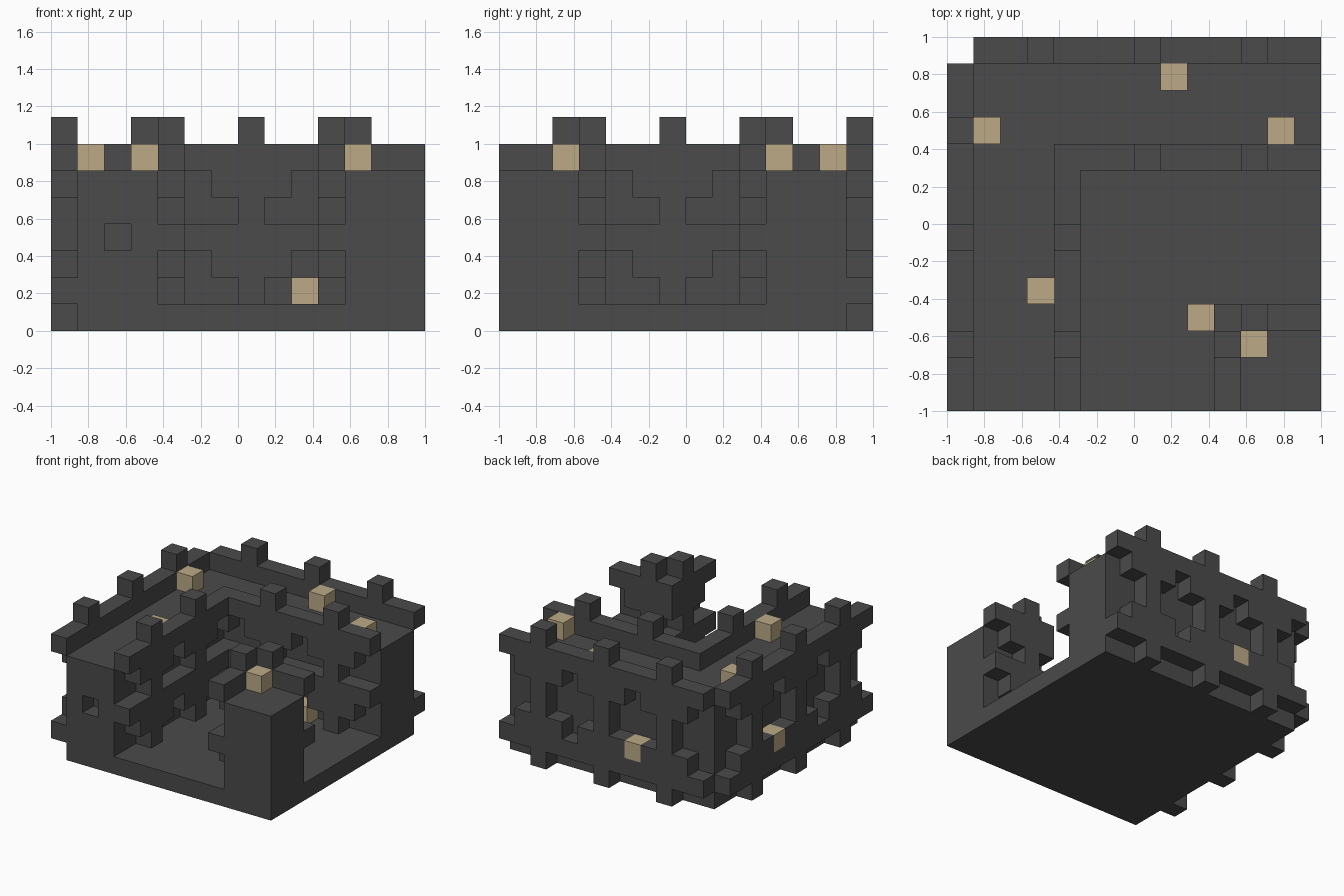
import bpy
import bmesh
from mathutils import Vector

default = bpy.data.objects.get("Cube")
if default:
    bpy.data.objects.remove(default, do_unlink=True)

CELL = 1 / 7      # edge of one building block
END = 14          # blocks along each side
POSTS = range(3, END, 4)


def material(name, rgb):
    mat = bpy.data.materials.new(name)
    mat.use_nodes = True
    color = (*rgb, 1)
    mat.diffuse_color = color
    mat.node_tree.nodes["Principled BSDF"].inputs["Base Color"].default_value = color
    return mat


STONE = material("dark stone", (0.069, 0.069, 0.069))
LAMP = material("warm tan", (0.503, 0.402, 0.242))


def build(name, boxes, mat=STONE):
    """Boxes are pairs of block corners: east from the left, south from the back, up."""
    bm = bmesh.new()
    for low, high in boxes:
        low, high = Vector(low), Vector(high)
        size, mid = high - low, (low + high) / 2
        cube = bmesh.ops.create_cube(bm, size=1)
        for v in cube["verts"]:
            p = Vector([c * s + m for c, s, m in zip(v.co, size, mid)])
            v.co = (p.x * CELL - 1, 1 - p.y * CELL, p.z * CELL)
    bmesh.ops.recalc_face_normals(bm, faces=bm.faces)
    mesh = bpy.data.meshes.new(name)
    bm.to_mesh(mesh)
    bm.free()
    mesh.materials.append(mat)
    obj = bpy.data.objects.new(name, mesh)
    bpy.context.collection.objects.link(obj)
    return obj


def trim(name, layer, start, pattern, along_x):
    """One-block-deep relief: B is a band, T a three-wide capital, P a post."""
    boxes = []
    for level, kind in enumerate(pattern):
        if kind == "B":
            runs = [(start, END)]
        elif kind == "T":
            runs = [(p - 1, p + 2) for p in POSTS]
        elif kind == "P":
            runs = [(p, p + 1) for p in POSTS]
        else:
            runs = []
        for first, last in runs:
            first, last = max(first, start), min(last, END)
            if first >= last:
                continue
            low, high = (layer, first), (layer + 1, last)
            if along_x:
                low, high = low[::-1], high[::-1]
            boxes.append(((*low, level), (*high, level + 1)))
    build(name, boxes)


# Floor slab and the solid masses standing on it
build("floor", [((1, 1, 0), (END, END, 1))])
build("back_wall", [((4, 1, 1), (END, 4, 6))])
build("corner_tower", [((11, 11, 1), (END, END, 6))])

# Side wall, with a small square niche in its front end
build("side_wall", [
    ((1, 1, 1), (4, 13, 6)),
    ((1, 13, 1), (4, END, 3)),
    ((1, 13, 4), (4, END, 6)),
    ((1, 13, 3), (2, END, 4)),
    ((3, 13, 3), (4, END, 4)),
])

# Arcades, parapets and merlons, the same on both wings
OUTER = "PBTPPTBP"
INNER = "-PTBPTBP"
trim("side_outer_trim", 0, 1, OUTER, False)
trim("back_outer_trim", 0, 1, OUTER, True)
trim("side_inner_trim", 4, 4, INNER, False)
trim("back_inner_trim", 4, 5, INNER, True)
trim("tower_side_trim", 10, 10, INNER, False)
trim("tower_back_trim", 10, 11, INNER, True)

# Lamp blocks on the walkways, in the arches and in the courtyard
lamps = {
    "walkway_lamp": [(8, 1, 6), (1, 3, 6), (12, 3, 6), (3, 9, 6)],
    "tower_lamp": [(11, 11, 6)],
    "courtyard_lamp": [(9, 10, 1), (9, 4, 1)],
    "outer_arch_lamp": [(5, 0, 2), (0, 5, 2)],
}
for name, spots in lamps.items():
    build(name, [(s, [c + 1 for c in s]) for s in spots], LAMP)
